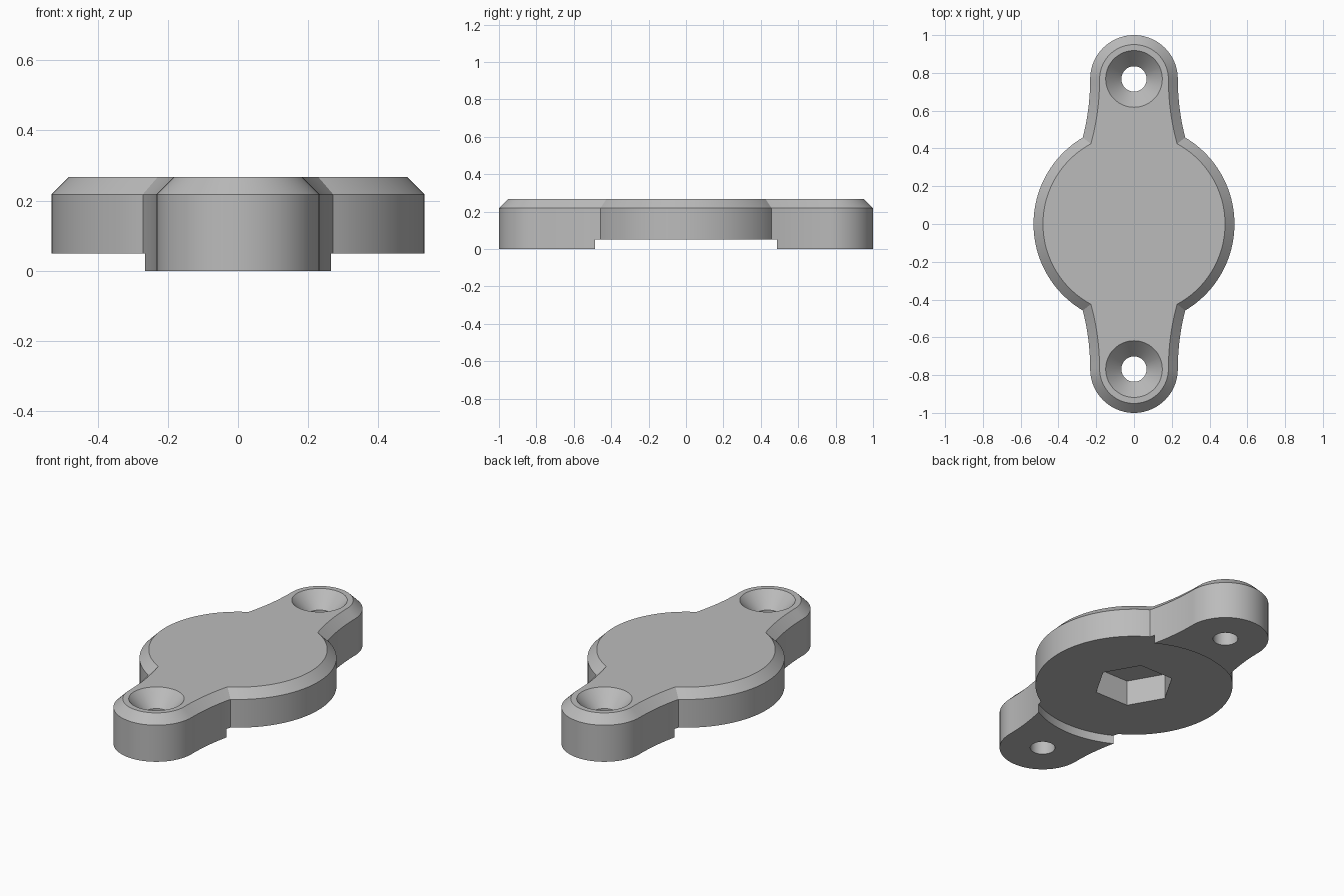
import bpy, bmesh, math

cube = bpy.data.objects.get("Cube")
if cube:
    bpy.data.objects.remove(cube, do_unlink=True)

DISC_R, EAR_R, EAR_Y, FLARE_R = 0.532, 0.232, 0.768, 1.25
TOP, STEP, CHAMFER = 0.268, 0.05, 0.05

grey = bpy.data.materials.new("mid grey")
grey.use_nodes = True
colour = (0.5, 0.5, 0.5, 1)
grey.diffuse_color = colour
grey.node_tree.nodes["Principled BSDF"].inputs["Base Color"].default_value = colour


def outline(inset):
    """Closed outline: round disc with two flared ears, moved inward by inset."""
    disc, ear, flare = DISC_R - inset, EAR_R - inset, FLARE_R + inset
    flare_x = EAR_R + FLARE_R

    def flare_point(y):
        return flare_x - math.sqrt(flare ** 2 - (EAR_Y - y) ** 2), y

    # height at which the flare meets the disc
    low, high = 0.2, EAR_Y
    for _ in range(40):
        mid = (low + high) / 2
        if math.hypot(*flare_point(mid)) < disc:
            low = mid
        else:
            high = mid
    notch = math.atan2(low, flare_point(low)[0])

    quarter = [(disc * math.cos(notch * i / 24), disc * math.sin(notch * i / 24))
               for i in range(24)]
    quarter += [flare_point(low + (EAR_Y - low) * i / 12) for i in range(12)]
    quarter += [(ear * math.cos(math.pi / 2 * i / 20),
                 EAR_Y + ear * math.sin(math.pi / 2 * i / 20)) for i in range(20)]
    half = quarter + [(0, EAR_Y + ear)] + [(-x, y) for x, y in quarter[:0:-1]]
    return half + [(-x, -y) for x, y in half]


def circle(radius, sides, y=0):
    return [(radius * math.cos(math.tau * i / sides),
             y + radius * math.sin(math.tau * i / sides)) for i in range(sides)]


def loft(name, sections):
    """Solid through a stack of (outline, height) sections."""
    bm = bmesh.new()
    rings = [[bm.verts.new((x, y, z)) for x, y in pts] for pts, z in sections]
    bm.faces.new(rings[0][::-1])
    bm.faces.new(rings[-1])
    for a, b in zip(rings, rings[1:]):
        for i in range(len(a)):
            j = (i + 1) % len(a)
            bm.faces.new((a[i], a[j], b[j], b[i]))
    bmesh.ops.recalc_face_normals(bm, faces=bm.faces)
    mesh = bpy.data.meshes.new(name)
    bm.to_mesh(mesh)
    bm.free()
    mesh.materials.append(grey)
    obj = bpy.data.objects.new(name, mesh)
    bpy.context.collection.objects.link(obj)
    return obj


# chamfered plate
plate = loft("mounting_plate", [(outline(0), 0), (outline(0), TOP - CHAMFER),
                                (outline(CHAMFER), TOP)])

# round step under the disc and hexagonal pocket
cutters = [loft("step_cutter", [(circle(0.553, 128), -0.1), (circle(0.553, 128), STEP)]),
           loft("hex_cutter", [(circle(0.217, 6), -0.1), (circle(0.217, 6), 0.2)])]

# countersunk screw holes
for side, y in (("front", -EAR_Y), ("back", EAR_Y)):
    bore, sink, above = (circle(r, 64, y) for r in (0.067, 0.15, 0.16))
    cutters.append(loft(side + "_hole_cutter", [(bore, -0.1), (bore, TOP - 0.09),
                                                (sink, TOP), (above, TOP + 0.01)]))

bpy.ops.object.select_all(action="DESELECT")
bpy.context.view_layer.objects.active = plate
plate.select_set(True)
for cutter in cutters:
    mod = plate.modifiers.new(cutter.name, "BOOLEAN")
    mod.operation = "DIFFERENCE"
    mod.solver = "EXACT"
    mod.object = cutter
    bpy.ops.object.modifier_apply(modifier=mod.name)
    bpy.data.objects.remove(cutter, do_unlink=True)

bpy.ops.object.shade_smooth_by_angle(angle=math.radians(25))
